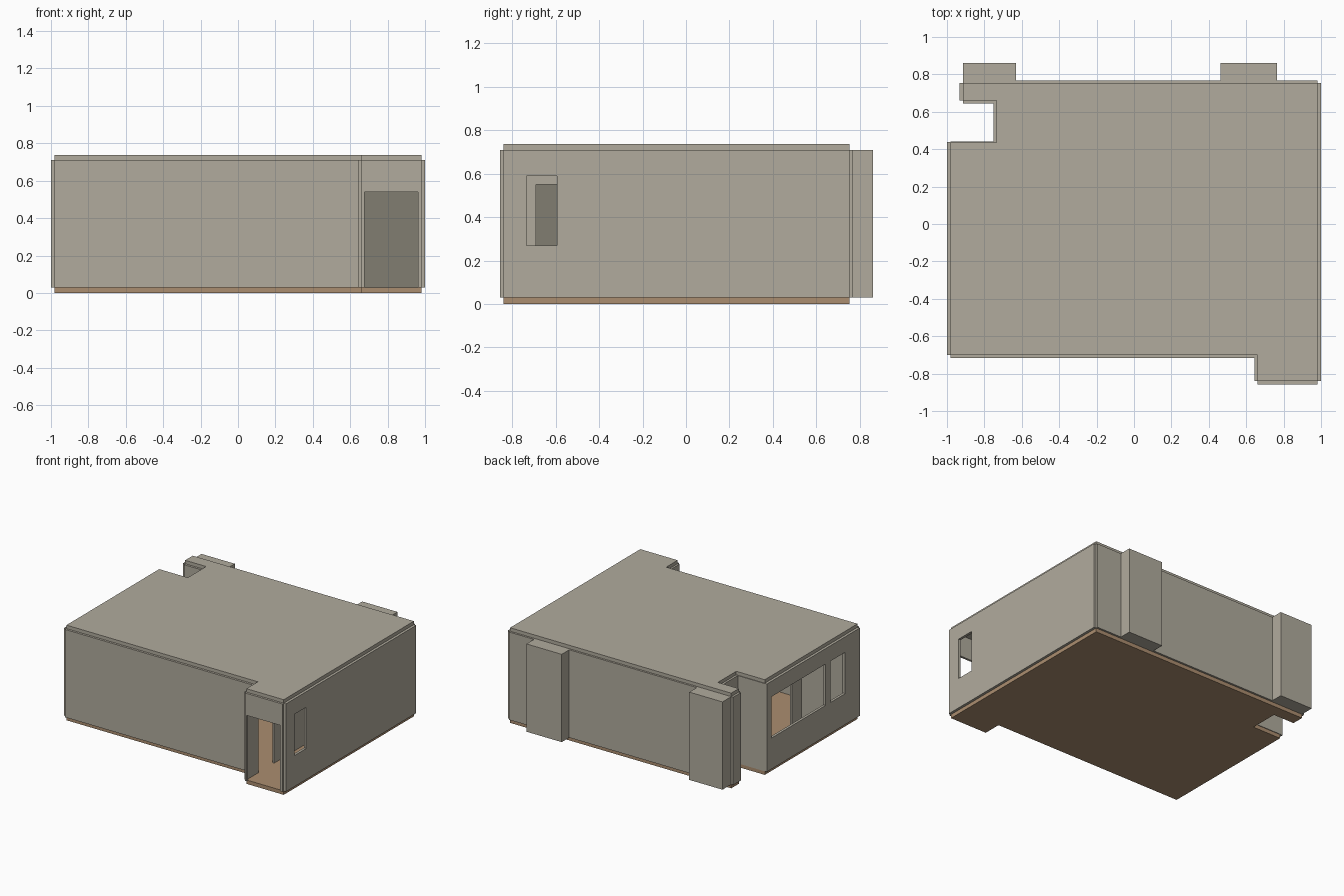
import bpy, bmesh

if "Cube" in bpy.data.objects:
    bpy.data.objects.remove(bpy.data.objects["Cube"])


def material(name, rgb):
    m = bpy.data.materials.new(name)
    m.diffuse_color = (*rgb, 1)
    m.use_nodes = True
    m.node_tree.nodes["Principled BSDF"].inputs["Base Color"].default_value = m.diffuse_color
    return m


PLASTER = material("warm grey plaster", (0.44, 0.41, 0.34))
DARK = material("dark inner plaster", (0.22, 0.205, 0.165))
WOOD = material("brown floor", (0.41, 0.27, 0.16))
Z0, Z1 = 0.03, 0.71          # wall bottom and top


def finish(bm, name, mat):
    bmesh.ops.recalc_face_normals(bm, faces=bm.faces)
    me = bpy.data.meshes.new(name)
    bm.to_mesh(me)
    bm.free()
    me.materials.append(mat)
    ob = bpy.data.objects.new(name, me)
    bpy.context.collection.objects.link(ob)
    return ob


def box(name, x0, x1, y0, y1, z0=Z0, z1=Z1, mat=PLASTER):
    bm = bmesh.new()
    bmesh.ops.create_cube(bm, size=1)
    for v in bm.verts:
        v.co.x = x1 if v.co.x > 0 else x0
        v.co.y = y1 if v.co.y > 0 else y0
        v.co.z = z1 if v.co.z > 0 else z0
    return finish(bm, name, mat)


def slab(name, outline, z0, z1, mat):
    bm = bmesh.new()
    face = bm.faces.new([bm.verts.new((x, y, z0)) for x, y in outline])
    ext = bmesh.ops.extrude_face_region(bm, geom=[face])
    for v in ext["geom"]:
        if isinstance(v, bmesh.types.BMVert):
            v.co.z = z1
    return finish(bm, name, mat)


def wall_with_opening(name, axis, across, along, opening, heights):
    """Wall running along x or y, made of jambs, sill and lintel."""
    (a0, a1), (o0, o1), (h0, h1) = along, opening, heights
    parts = [("near_jamb", a0, o0, Z0, Z1), ("far_jamb", o1, a1, Z0, Z1),
             ("sill", o0, o1, Z0, h0), ("lintel", o0, o1, h1, Z1)]
    for label, p, q, b, t in parts:
        if q - p > 0.001 and t - b > 0.001:
            span = (p, q, *across) if axis == "x" else (*across, p, q)
            box(f"{name}_{label}", *span, b, t)


# floor and ceiling share one outline
outline = [(-0.98, -0.70), (0.66, -0.70), (0.66, -0.84), (0.98, -0.84),
           (0.98, 0.753), (-0.915, 0.753), (-0.915, 0.66), (-0.735, 0.66),
           (-0.735, 0.435), (-0.98, 0.435)]
slab("floor", outline, 0, Z0, WOOD)
slab("ceiling", outline, Z1, 0.737, PLASTER)

# front wall and entrance porch
box("front_wall", -0.98, 0.645, -0.717, -0.70)
box("porch_side_wall", 0.645, 0.66, -0.84, -0.69)
wall_with_opening("porch_front", "x", (-0.857, -0.84), (0.66, 0.98),
                  (0.675, 0.962), (Z0, 0.54))

# right wall with narrow window, built in three panels
wall_with_opening("right_wall_front", "y", (0.98, 1.0), (-0.84, -0.36),
                  (-0.735, -0.593), (0.27, 0.59))
box("right_wall_middle", 0.98, 1.0, -0.36, 0.263)
box("right_wall_back", 0.98, 1.0, 0.263, 0.753)

# back wall in two panels, with the two projecting columns
box("back_wall_left", -0.63, -0.08, 0.753, 0.768)
box("back_wall_right", -0.08, 0.98, 0.753, 0.768)
box("back_column_left", -0.915, -0.63, 0.753, 0.86)
box("back_column_right", 0.463, 0.765, 0.753, 0.86)

# recess at the back left corner
box("recess_outer_wall", -0.932, -0.915, 0.66, 0.753)
box("recess_back_wall", -0.915, -0.735, 0.643, 0.66)
box("recess_side_wall", -0.752, -0.735, 0.44, 0.643)
box("recess_front_wall", -0.98, -0.735, 0.42, 0.44)

# left wall with wide and narrow windows
wall_with_opening("left_wall_wide", "y", (-1.0, -0.98), (-0.31, 0.438),
                  (-0.28, 0.38), (0.27, 0.59))
wall_with_opening("left_wall_narrow", "y", (-1.0, -0.98), (-0.70, -0.31),
                  (-0.52, -0.34), (0.27, 0.59))

# inner partitions: hall wall with doorway, and a short return by the windows
wall_with_opening("hall_wall", "y", (0.645, 0.66), (-0.69, 0.10),
                  (-0.69, -0.50), (Z0, 0.55))
box("window_partition", -0.98, -0.76, -0.32, -0.305)
box("partition_return", -0.775, -0.76, -0.305, -0.19)

# darker lining on the far inner faces
box("back_lining_left", -0.63, 0.815, 0.746, 0.753, mat=DARK)
box("back_lining_right", 0.815, 0.98, 0.746, 0.753, mat=DARK)
box("left_lining", -0.98, -0.973, -0.70, -0.525, mat=DARK)
